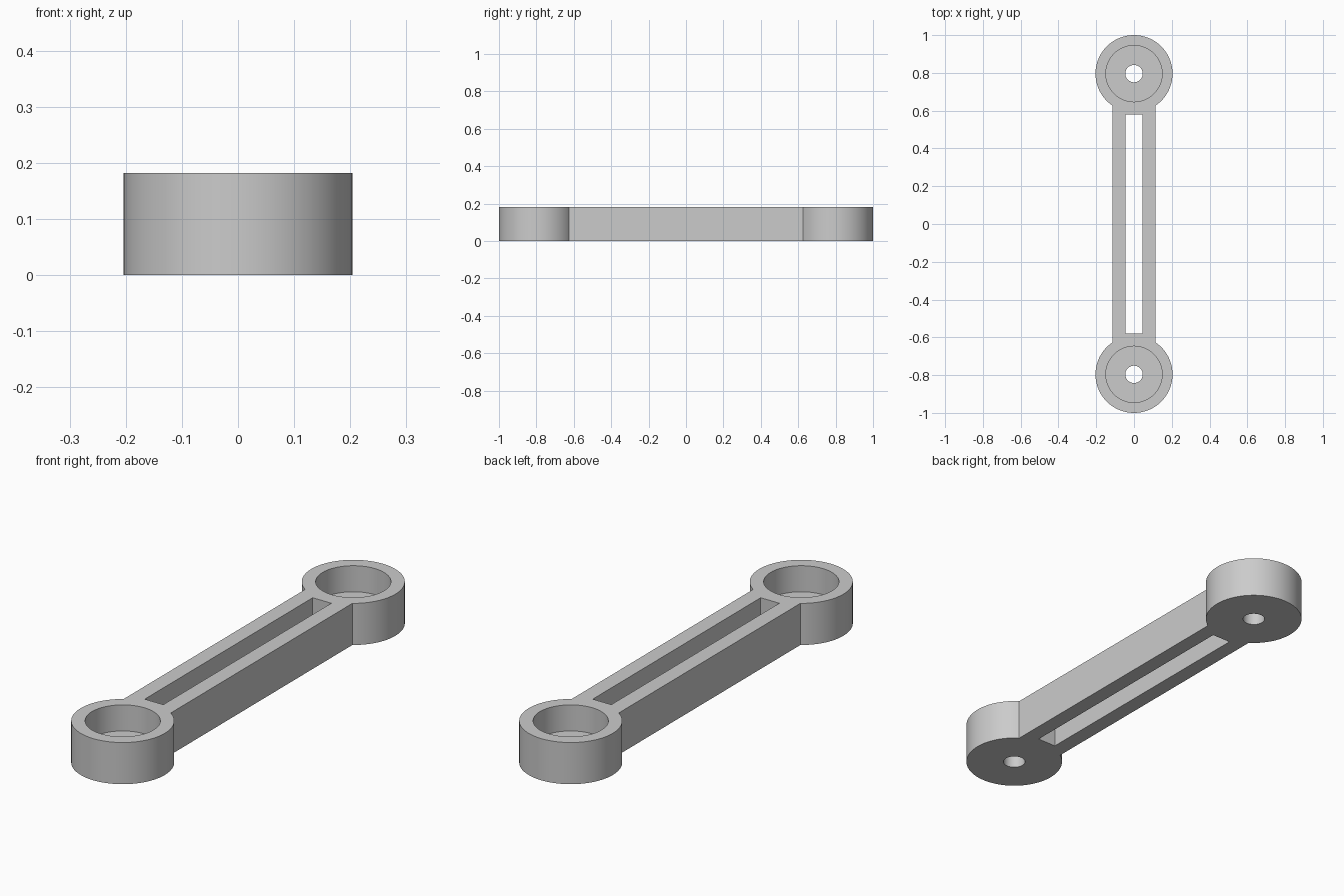
import bpy
import bmesh
import math

HEIGHT = 0.182
END_R, END_Y = 0.204, 0.796
BAR_HALF = 0.114
SLOT_HALF, SLOT_Y = 0.045, 0.58
SEAT_R, SEAT_FLOOR = 0.149, 0.068
BORE_R = 0.046
STEPS = 80

default = bpy.data.objects.get("Cube")
if default:
    bpy.data.objects.remove(default, do_unlink=True)

grey = bpy.data.materials.new("plain grey")
grey.use_nodes = True
colour = (0.6, 0.6, 0.6, 1)
grey.diffuse_color = colour
grey.node_tree.nodes["Principled BSDF"].inputs["Base Color"].default_value = colour


def prism(name, outline, low, high):
    """Extrude a closed outline from one height to another."""
    bm = bmesh.new()
    base = bm.faces.new([bm.verts.new((x, y, low)) for x, y in outline])
    up = bmesh.ops.extrude_face_region(bm, geom=[base], use_keep_orig=True)
    verts = [v for v in up["geom"] if isinstance(v, bmesh.types.BMVert)]
    bmesh.ops.translate(bm, vec=(0, 0, high - low), verts=verts)
    bmesh.ops.recalc_face_normals(bm, faces=bm.faces)
    mesh = bpy.data.meshes.new(name)
    bm.to_mesh(mesh)
    bm.free()
    mesh.materials.append(grey)
    obj = bpy.data.objects.new(name, mesh)
    bpy.context.collection.objects.link(obj)
    return obj


def arc(radius, cy, start, end, count):
    angles = [start + (end - start) * i / count for i in range(count + 1)]
    return [(radius * math.cos(a), cy + radius * math.sin(a)) for a in angles]


def circle(radius, cy):
    return arc(radius, cy, 0, math.tau, STEPS)[:-1]


# Link body: two round ends joined by a straight bar
join = -math.acos(BAR_HALF / END_R)
back_end = arc(END_R, END_Y, join, math.pi - join, STEPS)
front_end = [(-x, -y) for x, y in back_end]
link = prism("link_arm", back_end + front_end, 0, HEIGHT)

# Central slot, bearing seats and through bores
slot = [(-SLOT_HALF, -SLOT_Y), (SLOT_HALF, -SLOT_Y),
        (SLOT_HALF, SLOT_Y), (-SLOT_HALF, SLOT_Y)]
cutters = [prism("slot_cutter", slot, -0.1, HEIGHT + 0.1)]
for side, cy in (("front", -END_Y), ("back", END_Y)):
    cutters.append(prism(side + "_seat_cutter", circle(SEAT_R, cy), SEAT_FLOOR, HEIGHT + 0.1))
    cutters.append(prism(side + "_bore_cutter", circle(BORE_R, cy), -0.1, HEIGHT + 0.1))

bpy.ops.object.select_all(action="DESELECT")
link.select_set(True)
bpy.context.view_layer.objects.active = link
for cutter in cutters:
    cutter.hide_render = True
    cut = link.modifiers.new(cutter.name, "BOOLEAN")
    cut.operation = "DIFFERENCE"
    cut.solver = "EXACT"
    cut.object = cutter
    bpy.ops.object.modifier_apply(modifier=cut.name)
    bpy.data.objects.remove(cutter, do_unlink=True)

# Smooth round walls with crisp edges
bpy.ops.object.shade_smooth_by_angle(angle=math.radians(30))
